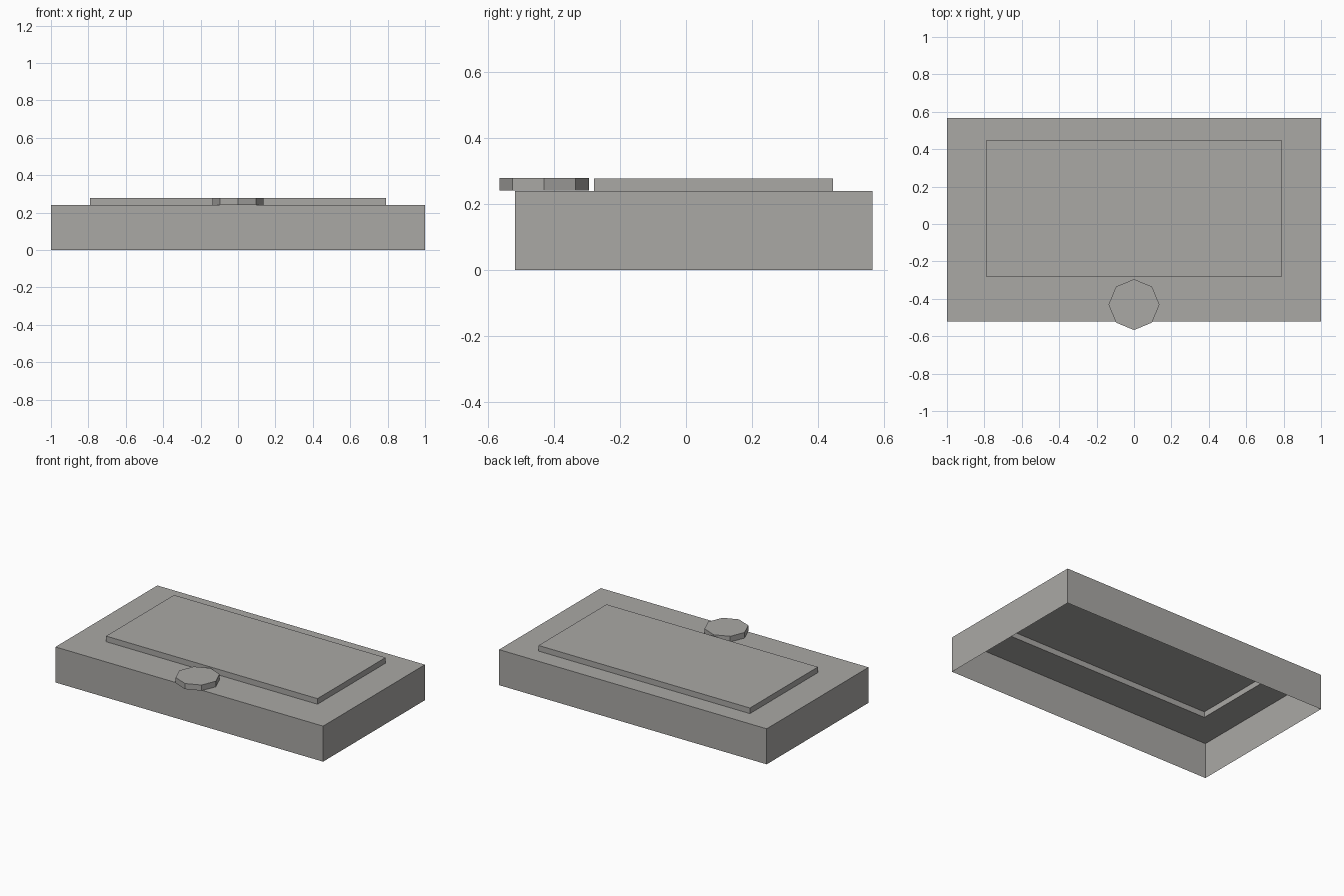
import bpy
import bmesh

cube = bpy.data.objects.get("Cube")
if cube:
    bpy.data.objects.remove(cube, do_unlink=True)

grey = bpy.data.materials.new("warm_grey")
grey.use_nodes = True
colour = (0.40, 0.393, 0.378, 1.0)
grey.diffuse_color = colour
grey.node_tree.nodes["Principled BSDF"].inputs["Base Color"].default_value = colour

BODY_TOP = 0.24
PANEL_TOP = 0.278


def finish(bm, name):
    bmesh.ops.recalc_face_normals(bm, faces=bm.faces)
    mesh = bpy.data.meshes.new(name)
    bm.to_mesh(mesh)
    bm.free()
    mesh.materials.append(grey)
    obj = bpy.data.objects.new(name, mesh)
    bpy.context.collection.objects.link(obj)
    return obj


def rectangle(bm, half_x, front, back, z):
    corners = [(-half_x, front), (half_x, front), (half_x, back), (-half_x, back)]
    return [bm.verts.new((x, y, z)) for x, y in corners]


# Hollow tray, open underneath, stepping up into the raised panel
bm = bmesh.new()
body = (1.0, -0.52, 0.567)
panel = (0.79, -0.28, 0.446)
rings = [rectangle(bm, *body, 0.0), rectangle(bm, *body, BODY_TOP),
         rectangle(bm, *panel, BODY_TOP), rectangle(bm, *panel, PANEL_TOP)]
for low, high in zip(rings, rings[1:]):
    for i in range(4):
        j = (i + 1) % 4
        bm.faces.new((low[i], low[j], high[j], high[i]))
bm.faces.new(rings[-1])
finish(bm, "tray_with_raised_panel")

# Eight-sided button overhanging the front edge
bm = bmesh.new()
bmesh.ops.create_cone(bm, cap_ends=True, segments=8, radius1=0.136,
                      radius2=0.136, depth=PANEL_TOP - BODY_TOP)
button = finish(bm, "front_button")
button.location = (0, -0.431, (PANEL_TOP + BODY_TOP) / 2 + 0.0005)
